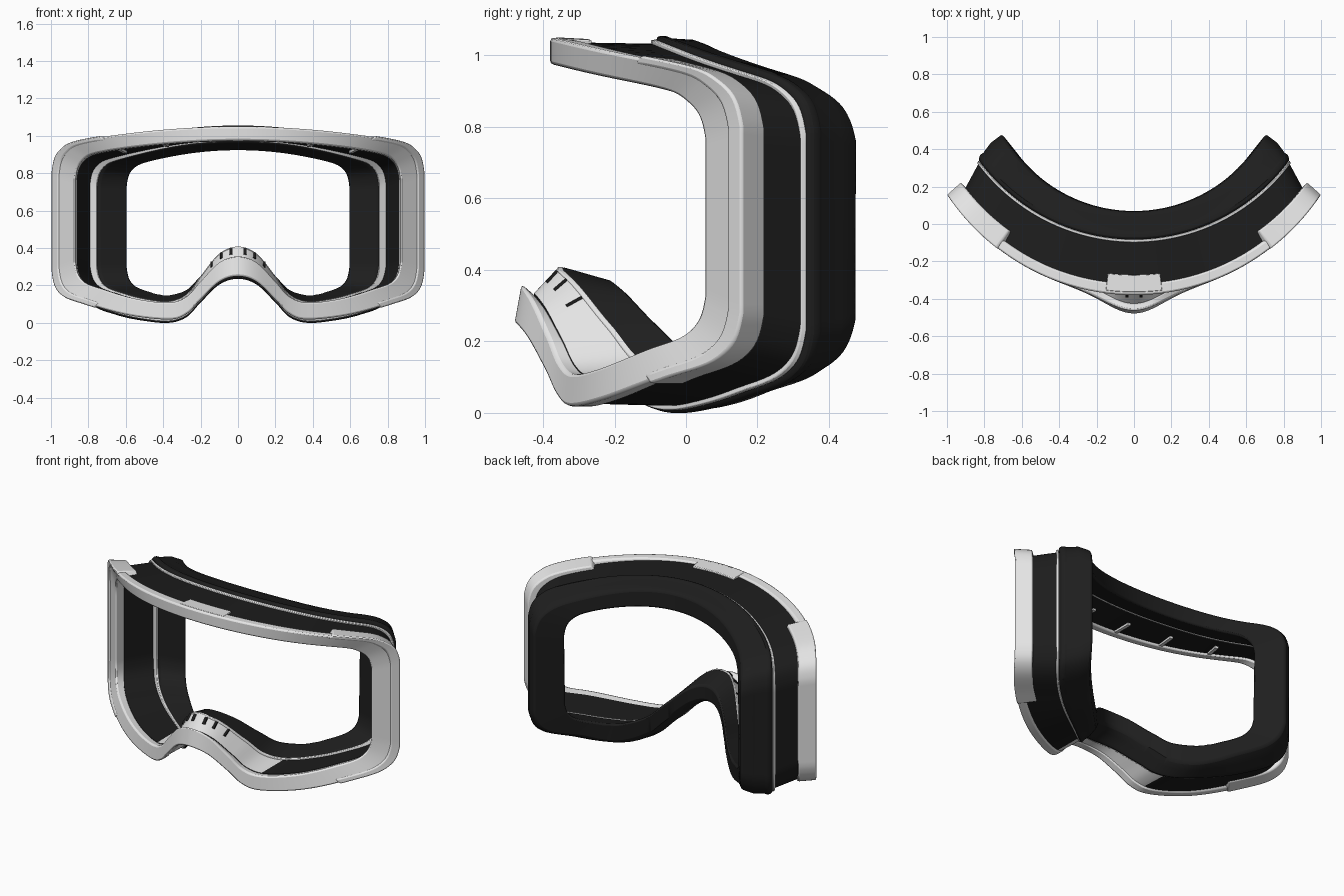
import bpy, bmesh, math
from mathutils import Vector

if "Cube" in bpy.data.objects:
    bpy.data.objects.remove(bpy.data.objects["Cube"])

K = 8            # samples per outline span
N = 28 * K       # points per full outline


def material(name, v):
    m = bpy.data.materials.new(name)
    m.diffuse_color = (v, v, v, 1)
    m.use_nodes = True
    m.node_tree.nodes["Principled BSDF"].inputs["Base Color"].default_value = m.diffuse_color
    return m


GREY = material("light grey plastic", 0.78)
BLACK = material("black shell", 0.012)
FOAM = material("black foam", 0.013)


def ring(W, T, d, r, B, e, nose, y0, ye, n, sig=0.2):
    """Goggle outline: half width, top, top drop, corner radius, bottom, bottom rise,
    nose height, y at centre, y at side, forward push of the nose and its spread."""
    xc, h, top, bot = W - r, nose - B, T - d, B + e
    p = [(0, T), (.5 * xc, T - .25 * d), (xc, top), (W - .25 * r, top - .32 * r),
         (W, top - r), (W, (top + bot) / 2), (W, bot + r), (W - .25 * r, bot + .32 * r),
         (xc, bot), (.37 + .5 * (xc - .37), B + .28 * e), (.37, B), (.275, B + .13 * h),
         (.2, B + .46 * h), (.1, B + .87 * h), (0, nose)]
    p = [(-p[1][0], p[1][1])] + p + [(-p[13][0], p[13][1])]
    half = []
    for i in range(1, 15):
        a, b, c, f = (Vector(q) for q in p[i - 1:i + 3])
        for j in range(K):
            t = j / K
            half.append(.5 * (2 * b + (c - a) * t + (2 * a - 5 * b + 4 * c - f) * t * t
                              + (3 * b - a - 3 * c + f) * t ** 3))
    half.append(Vector(p[15]))
    s = ye - y0
    R = (W * W + s * s) / (2 * s)
    pts = []
    for x, z in half:
        x, z = min(x, W), max(z, B)
        low = min(1, max(0, (.65 - z) / .25))
        y = y0 + R - math.sqrt(max(0, R * R - x * x)) - n * low * math.exp(-(x / sig) ** 2)
        pts.append(Vector((x, y, z)))
    return pts + [Vector((-q.x, q.y, q.z)) for q in pts[-2:0:-1]]


def loft(name, rings, mats, rule=None, span=None, bevel=.008):
    """Join outlines into a closed section; span gives part of the way round only."""
    bm = bmesh.new()
    idx = list(span) if span else list(range(N))
    vs = [[bm.verts.new(r[i % N]) for i in idx] for r in rings]
    m, c = len(rings), len(idx)
    for a in range(m):
        for i in range(c - 1 if span else c):
            j = (i + 1) % c
            f = bm.faces.new((vs[a][i], vs[a][j], vs[(a + 1) % m][j], vs[(a + 1) % m][i]))
            if rule:
                f.material_index = rule(a, f.calc_center_median())
    if span:
        bm.faces.new([v[0] for v in vs])
        bm.faces.new([v[-1] for v in vs])
    return finish(name, bm, mats, bevel)


def finish(name, bm, mats, bevel=0):
    bmesh.ops.recalc_face_normals(bm, faces=bm.faces)
    me = bpy.data.meshes.new(name)
    bm.to_mesh(me)
    bm.free()
    ob = bpy.data.objects.new(name, me)
    bpy.context.collection.objects.link(ob)
    for mt in mats:
        me.materials.append(mt)
    if bevel:
        b = ob.modifiers.new("soft edges", 'BEVEL')
        b.width, b.segments, b.limit_method, b.angle_limit = bevel, 2, 'ANGLE', math.radians(40)
    bpy.ops.object.select_all(action='DESELECT')
    ob.select_set(True)
    bpy.context.view_layer.objects.active = ob
    bpy.ops.object.shade_smooth_by_angle(angle=math.radians(35))
    return ob


def bar(name, p, q, w, h, mat):
    """Small box running from p to q."""
    bm = bmesh.new()
    bmesh.ops.create_cube(bm, size=1)
    d = q - p
    rot = d.to_track_quat('Y', 'Z')
    for v in bm.verts:
        v.co = (p + q) / 2 + rot @ Vector((v.co.x * w, v.co.y * d.length, v.co.z * h))
    return finish(name, bm, [mat])


# Outer frame that holds the lens
frame_in = ring(.87, .975, .06, .15, .11, .07, .36, -.38, .05, .08)
frame_out = ring(.993, 1.05, .07, .18, .018, .085, .25, -.38, .15, .10)
frame_rear = ring(.965, 1.047, .07, .18, .018, .085, .245, -.318, .175, .10)
frame_back = ring(.86, .97, .06, .15, .10, .07, .33, -.325, .125, .10)
loft("outer_frame", [frame_in, frame_out, frame_rear, frame_back], [GREY], bevel=.01)

# Black shell behind the frame, grey inside and out around the nose
body_in_rear = ring(.79, .975, .085, .15, .105, .05, .405, -.095, .305, .27, .26)
body_in_front = ring(.865, .983, .06, .15, .105, .07, .335, -.335, .12, .09)
loft("shell",
     [ring(.935, 1.037, .075, .18, .026, .08, .25, -.335, .13, .09),
      ring(.83, 1.033, .085, .18, .02, .045, .25, -.095, .325, .27, .26),
      body_in_rear, body_in_front], [BLACK, GREY],
     rule=lambda a, c: int(c.z < .5 and abs(c.x) < (.36 if a == 2 else .32 if a == 0 else 0)),
     bevel=0)

# Thin grey plate between shell and foam
loft("foam_plate",
     [ring(.838, 1.043, .085, .18, .009, .045, .245, -.098, .322, .27, .26),
      ring(.834, 1.045, .085, .18, .007, .045, .245, -.082, .338, .27, .26),
      ring(.752, .97, .09, .15, .115, .04, .408, -.082, .298, .27, .26),
      ring(.756, .97, .09, .15, .115, .04, .408, -.098, .285, .27, .26)], [GREY], bevel=.003)

# Face foam with a stepped outside
loft("face_foam",
     [ring(.832, 1.056, .085, .18, 0, .042, .235, -.083, .337, .27, .27),
      ring(.824, 1.054, .08, .18, 0, .042, .235, -.055, .37, .27, .28),
      ring(.806, 1.048, .08, .18, .006, .042, .24, -.045, .38, .27, .28),
      ring(.765, 1.044, .08, .18, .012, .045, .25, .02, .435, .27, .3),
      ring(.705, 1.028, .085, .18, .035, .045, .27, .065, .48, .27, .3),
      ring(.59, .92, .055, .14, .15, .012, .367, .07, .335, .27, .3),
      ring(.745, .965, .085, .15, .115, .04, .41, -.083, .29, .28, .27)], [FOAM], bevel=.012)

# Strap clips wrapping both sides of the frame
clip = [ring(.962, 1.03, .065, .17, .042, .08, .28, -.384, .115, .1),
        ring(1.0, 1.056, .07, .18, .012, .085, .25, -.38, .155, .1),
        ring(.925, 1.05, .075, .18, .015, .08, .25, -.25, .222, .1),
        ring(.885, 1.0, .075, .17, .06, .085, .3, -.25, .18, .1)]
a, b = int(1.75 * K), int(8.25 * K)
loft("right_clip", clip, [GREY], span=range(a, b + 1))
loft("left_clip", clip, [GREY], span=range(N - b, N - a + 1))

# Centre tab on the top edge
loft("top_tab",
     [ring(.99, 1.051, .07, .18, .02, .085, .25, -.365, .15, .1),
      ring(.93, 1.046, .07, .18, .02, .085, .25, -.272, .2, .1),
      ring(.9, 1.0, .07, .18, .02, .085, .25, -.272, .18, .1),
      ring(.9, 1.0, .07, .18, .02, .085, .25, -.36, .1, .1)],
     [GREY], span=range(-3, 4), bevel=.004)

# Dark vent slots on the nose bridge, and grey ribs under the top edge
for side in (1, -1):
    tag = "right" if side > 0 else "left"
    for n, k in enumerate((3, 7, 11)):
        i = 14 * K - side * k
        f, r = body_in_front[i], body_in_rear[i]
        bar(f"{tag}_nose_slot_{n}", f.lerp(r, .5), f.lerp(r, .97), .018, .008, BLACK)
    for n, k in enumerate((3, 9, 14)):
        i = (side * k) % N
        f, r = frame_back[i], body_in_rear[i]
        up = Vector((0, 0, .014))
        bar(f"{tag}_top_rib_{n}", f + up, f.lerp(r, .55) + up * .3, .02, .024, GREY)
